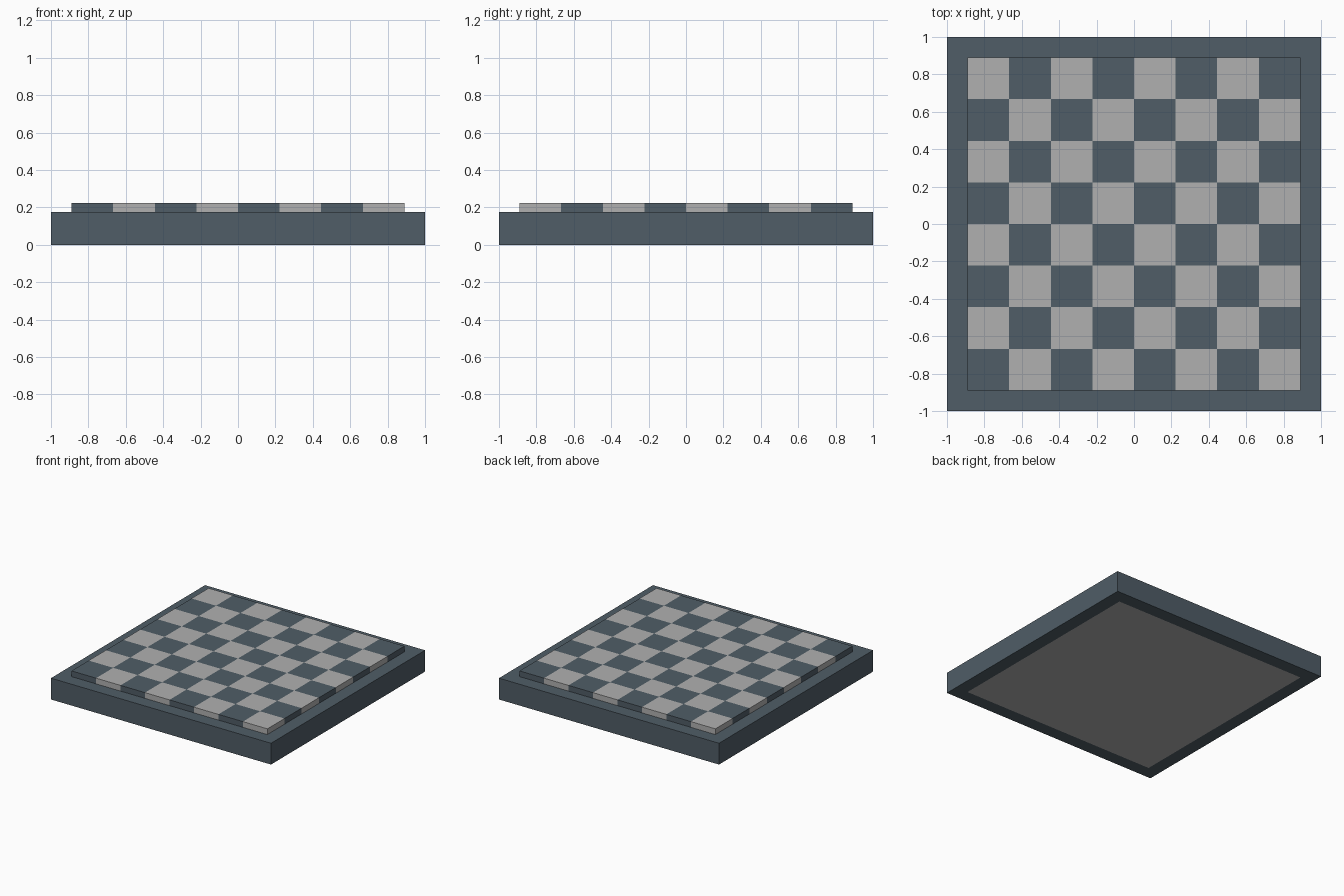
import bpy, bmesh

if "Cube" in bpy.data.objects:
    bpy.data.objects.remove(bpy.data.objects["Cube"])

HALF, RIM_Z = 1.0, 0.175        # outer frame
BOARD, BOARD_Z = 0.89, 0.222    # playing surface
N = 8

dark = bpy.data.materials.new("dark_slate")
dark.diffuse_color = (0.08, 0.11, 0.135, 1)
dark.use_nodes = True
dark.node_tree.nodes["Principled BSDF"].inputs["Base Color"].default_value = dark.diffuse_color
light = bpy.data.materials.new("light_grey")
light.diffuse_color = (0.435, 0.435, 0.435, 1)
light.use_nodes = True
light.node_tree.nodes["Principled BSDF"].inputs["Base Color"].default_value = light.diffuse_color


def make_object(name, bm, materials):
    bmesh.ops.recalc_face_normals(bm, faces=bm.faces)
    mesh = bpy.data.meshes.new(name)
    bm.to_mesh(mesh)
    bm.free()
    for m in materials:
        mesh.materials.append(m)
    ob = bpy.data.objects.new(name, mesh)
    bpy.context.collection.objects.link(ob)
    return ob


# Square frame around the board
bm = bmesh.new()
rings = []
for half, z in ((HALF, 0), (HALF, RIM_Z), (BOARD, RIM_Z), (BOARD, 0)):
    rings.append([bm.verts.new((sx * half, sy * half, z))
                  for sx, sy in ((-1, -1), (1, -1), (1, 1), (-1, 1))])
for k in range(4):
    a, b = rings[k], rings[(k + 1) % 4]
    for i in range(4):
        j = (i + 1) % 4
        bm.faces.new((a[i], a[j], b[j], b[i]))
make_object("board_frame", bm, [dark])

# Chequered board: grid pulled down to a solid block, its underside plain grey
bm = bmesh.new()
bmesh.ops.create_grid(bm, x_segments=N, y_segments=N, size=BOARD)
top = bm.faces[:]
bmesh.ops.translate(bm, verts=bm.verts, vec=(0, 0, BOARD_Z))
rim = [e for e in bm.edges if e.is_boundary]
walls = bmesh.ops.extrude_edge_only(bm, edges=rim)["geom"]
for v in walls:
    if isinstance(v, bmesh.types.BMVert):
        v.co.z = 0
sides = [f for f in walls if isinstance(f, bmesh.types.BMFace)]
under = bmesh.ops.contextual_create(
    bm, geom=[e for e in bm.edges if e.is_boundary])["faces"]


def cell(t):
    return min(N - 1, max(0, int((t + BOARD) / (2 * BOARD) * N)))


for f in top + sides:
    c = f.calc_center_median()
    f.material_index = (cell(c.x) + cell(c.y)) % 2
for f in under:
    f.material_index = 1
make_object("chequered_board", bm, [dark, light])
